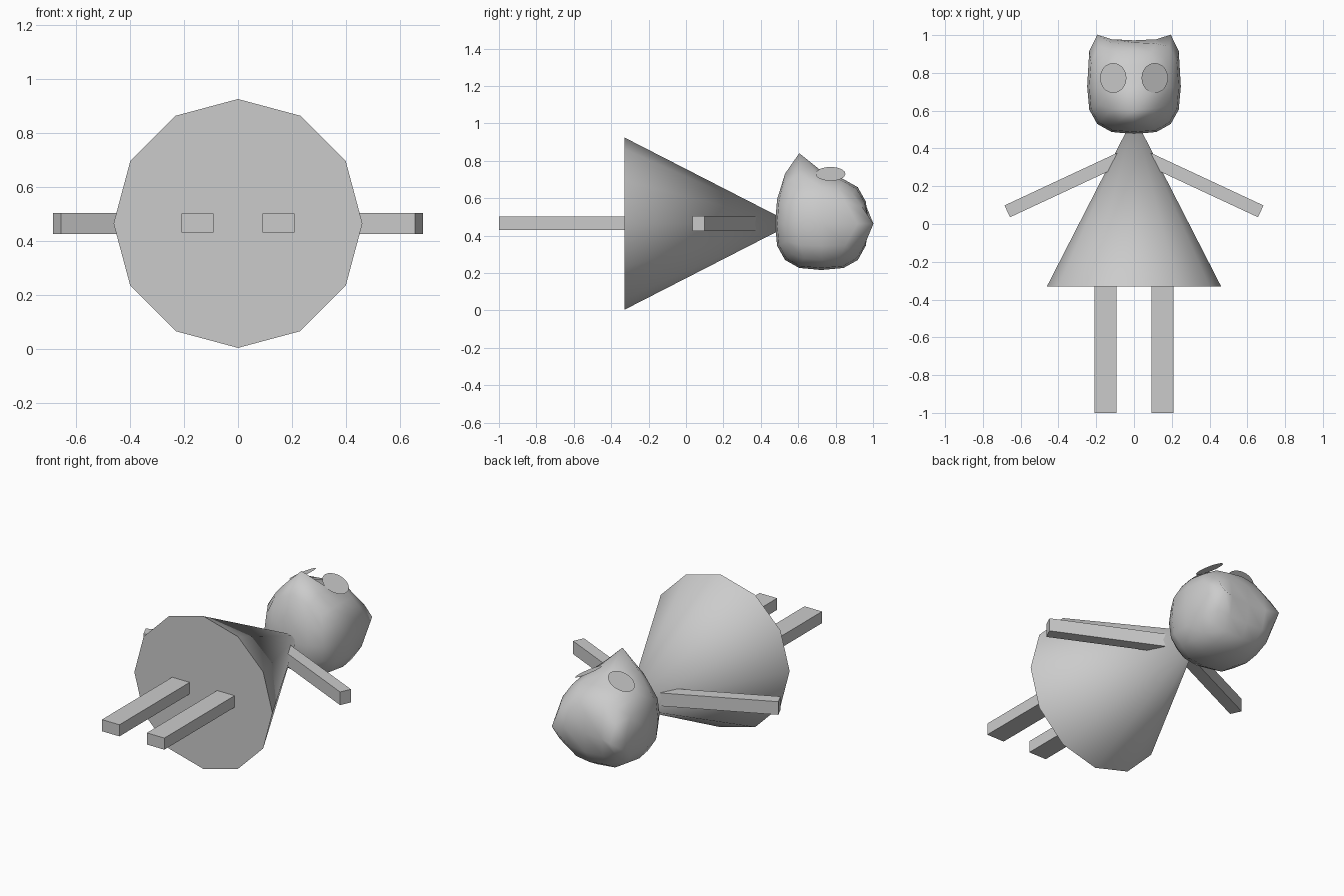
import bpy, bmesh
from math import radians, exp, cos, sin
from mathutils import Vector, Matrix

if "Cube" in bpy.data.objects:
    bpy.data.objects.remove(bpy.data.objects["Cube"])

ZC = 0.464          # height of the figure's long axis
HEAD = Vector((0, 0.724, ZC))


def box(name, size, loc, turn=0):
    bpy.ops.mesh.primitive_cube_add(size=1, location=loc, rotation=(0, 0, turn))
    ob = bpy.context.object
    ob.name = name
    ob.scale = size
    return ob


# Cone dress: 12 sides, axis along +y, smooth sides and flat hem
bpy.ops.mesh.primitive_cone_add(vertices=12, radius1=0.461, radius2=0, depth=0.9,
                                location=(0, 0.12, ZC), rotation=(radians(-90), 0, 0))
dress = bpy.context.object
dress.name = "dress"
bpy.ops.object.shade_smooth_by_angle(angle=radians(40))

# Head: gridded cube rounded to a soft box, then nose and ears pulled out
bm = bmesh.new()
bmesh.ops.create_cube(bm, size=2)
bmesh.ops.subdivide_edges(bm, edges=bm.edges[:], cuts=3, use_grid_fill=True)
P = 2.85
for v in bm.verts:
    n = sum(abs(c) ** P for c in v.co) ** (1 / P)
    v.co *= 0.248 / n
    if v.co.length > 0.28:
        v.co *= 0.28 / v.co.length

pulls = [(Vector((0, -0.12, 0.23)), Vector((0, 0, 0.14)), 0.102)]
for s in (-1, 1):
    pulls.append((Vector((s * 0.21, 0.16, 0)), Vector((0, 0.1, 0)), 0.09))
for v in bm.verts:
    base = v.co.copy()
    for centre, move, reach in pulls:
        v.co += move * exp(-((base - centre).length / reach) ** 2)
for f in bm.faces:
    f.smooth = True
me = bpy.data.meshes.new("head")
bm.to_mesh(me)
bm.free()
head = bpy.data.objects.new("head", me)
head.location = HEAD
bpy.context.collection.objects.link(head)

# Paired parts
for s, side in ((-1, "left"), (1, "right")):
    # Leg
    box("leg_" + side, (0.117, 0.67, 0.07), (s * 0.15, -0.665, ZC + 0.002))

    # Arm sloping down from the shoulder into the dress
    a = radians(-25)
    outer = Vector((0.671, 0.067, ZC))
    length = 0.66
    mid = outer - Vector((cos(a), sin(a), 0)) * length / 2
    box("arm_" + side, (length, 0.069, 0.079), (s * mid.x, mid.y, mid.z), s * a)

    # Eye: flat disc tilted outward
    bpy.ops.mesh.primitive_circle_add(vertices=32, radius=0.079, fill_type='NGON',
                                      location=(s * 0.11, 0.773, 0.73),
                                      rotation=(0, s * radians(28), 0))
    bpy.context.object.name = "eye_" + side
